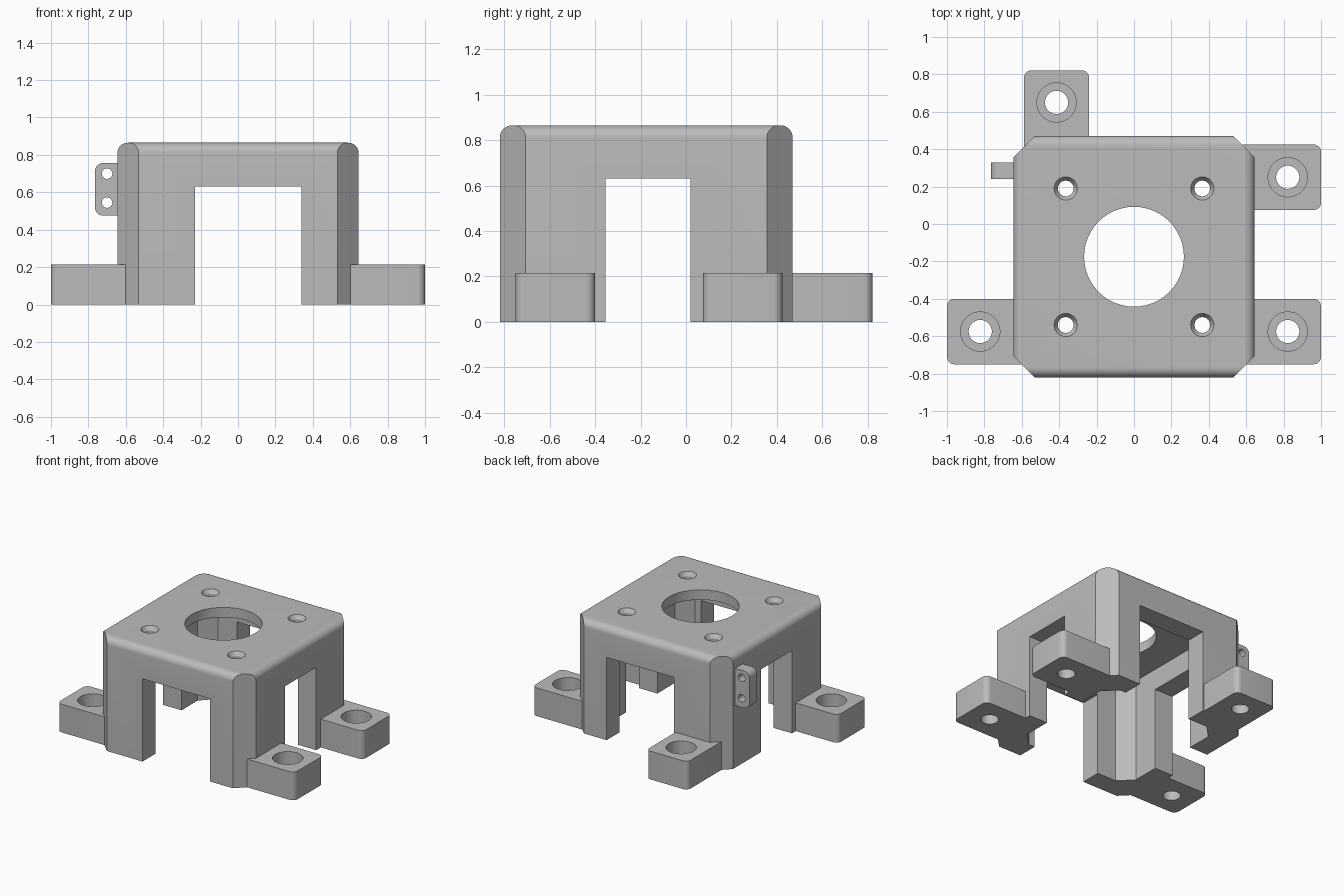
import bpy, bmesh
from math import pi
from mathutils import Matrix, Vector

if "Cube" in bpy.data.objects:
    bpy.data.objects.remove(bpy.data.objects["Cube"])

grey = bpy.data.materials.new("plain grey")
grey.use_nodes = True
grey.diffuse_color = (0.5, 0.5, 0.5, 1)
grey.node_tree.nodes["Principled BSDF"].inputs["Base Color"].default_value = (0.5, 0.5, 0.5, 1)

MID = -0.175   # y of the housing centre
HALF = 0.645   # half width of the housing
TOP = 0.865


def finish(name, bm):
    bmesh.ops.recalc_face_normals(bm, faces=bm.faces)
    mesh = bpy.data.meshes.new(name)
    bm.to_mesh(mesh)
    bm.free()
    mesh.materials.append(grey)
    obj = bpy.data.objects.new(name, mesh)
    bpy.context.collection.objects.link(obj)
    return obj


def box(name, low, high, radius=0, rounded=None):
    """Box between two corners; edges whose two ends pass the test get rounded."""
    low, high = Vector(low), Vector(high)
    bm = bmesh.new()
    bmesh.ops.create_cube(bm, size=1)
    for v in bm.verts:
        v.co = (low + high) / 2 + v.co * (high - low)
    if rounded:
        edges = [e for e in bm.edges if rounded(e.verts[0].co, e.verts[1].co)]
        bmesh.ops.bevel(bm, geom=edges, offset=radius, segments=8, profile=0.5, affect='EDGES')
    return finish(name, bm)


def octagon(name, half, cut, z0, z1):
    """Upright square prism with chamfered corners."""
    a, b = half, half - cut
    outline = [(a, -b), (a, b), (b, a), (-b, a), (-a, b), (-a, -b), (-b, -a), (b, -a)]
    bm = bmesh.new()
    base = bm.faces.new([bm.verts.new((x, y + MID, z0)) for x, y in outline])
    new = bmesh.ops.extrude_face_region(bm, geom=[base])["geom"]
    bmesh.ops.translate(bm, vec=(0, 0, z1 - z0),
                        verts=[g for g in new if isinstance(g, bmesh.types.BMVert)])
    return finish(name, bm)


def drill(centre, r_low, r_high, depth, axis='Z'):
    bm = bmesh.new()
    turn = Matrix.Rotation(pi / 2, 4, 'X') if axis == 'Y' else Matrix()
    bmesh.ops.create_cone(bm, cap_ends=True, segments=48, radius1=r_low, radius2=r_high,
                          depth=depth, matrix=Matrix.Translation(centre) @ turn)
    return finish("drill", bm)


def carve(obj, cutter, operation='DIFFERENCE'):
    mod = obj.modifiers.new("carve", 'BOOLEAN')
    mod.operation, mod.solver, mod.object = operation, 'EXACT', cutter
    bpy.context.view_layer.update()
    with bpy.context.temp_override(object=obj, active_object=obj):
        bpy.ops.object.modifier_apply(modifier=mod.name)
    bpy.data.objects.remove(cutter)


# Housing: rounded top edges, chamfered upright corners
housing = box("housing", (-HALF, MID - HALF, 0), (HALF, MID + HALF, TOP), 0.055,
              lambda a, b: min(a.z, b.z) > TOP - 0.01)
carve(housing, octagon("corner_trim", HALF + 0.0005, 0.115, -0.1, 1), 'INTERSECT')

# Hollow inside and the openings between the legs
carve(housing, octagon("hollow", 0.49, 0.1, -0.1, 0.79))
carve(housing, box("front_opening", (-0.23, -1, -0.2), (0.34, 1, 0.63)))
carve(housing, box("side_opening", (-1, -0.355, -0.2), (1, 0.02, 0.63)))

# Centre hole and four countersunk screw holes
carve(housing, drill((0, MID, 0.85), 0.267, 0.267, 0.3))
for sx in (-1, 1):
    for sy in (-1, 1):
        x, y = sx * 0.365, MID + sy * 0.365
        carve(housing, drill((x, y, 0.85), 0.042, 0.042, 0.3))
        carve(housing, drill((x, y, TOP), 0.042, 0.082, 0.06))


# Mounting lugs with counterbored holes
def lug(name, low, high, hole, outer):
    def upright_outer(a, b):
        return abs(a.z - b.z) > 0.1 and outer(a)
    obj = box(name, (*low, 0), (*high, 0.215), 0.04, upright_outer)
    carve(obj, drill((*hole, 0.1), 0.062, 0.062, 0.5))
    carve(obj, drill((*hole, 0.27), 0.105, 0.105, 0.4))
    return obj


parts = [housing]
parts.append(lug("front_left_lug", (0.58, -0.75), (1, -0.4), (0.822, -0.575), lambda p: p.x > 0.9))
parts.append(lug("back_left_lug", (0.58, 0.075), (1, 0.425), (0.822, 0.25), lambda p: p.x > 0.9))
parts.append(lug("front_right_lug", (-1, -0.75), (-0.58, -0.4), (-0.822, -0.575), lambda p: p.x < -0.9))
parts.append(lug("back_lug", (-0.588, 0.4), (-0.24, 0.822), (-0.414, 0.65), lambda p: p.y > 0.8))

# Small side tab with two holes
tab = box("side_tab", (-0.765, 0.24, 0.475), (-0.6, 0.33, 0.757), 0.045,
          lambda a, b: abs(a.y - b.y) > 0.05 and a.x < -0.7)
for z in (0.545, 0.7):
    carve(tab, drill((-0.7, 0.285, z), 0.028, 0.028, 0.3, 'Y'))
parts.append(tab)

# Smooth rounded surfaces, sharp corners
for obj in bpy.context.view_layer.objects:
    obj.select_set(obj in parts)
bpy.context.view_layer.objects.active = housing
bpy.ops.object.shade_smooth_by_angle(angle=pi / 6)
